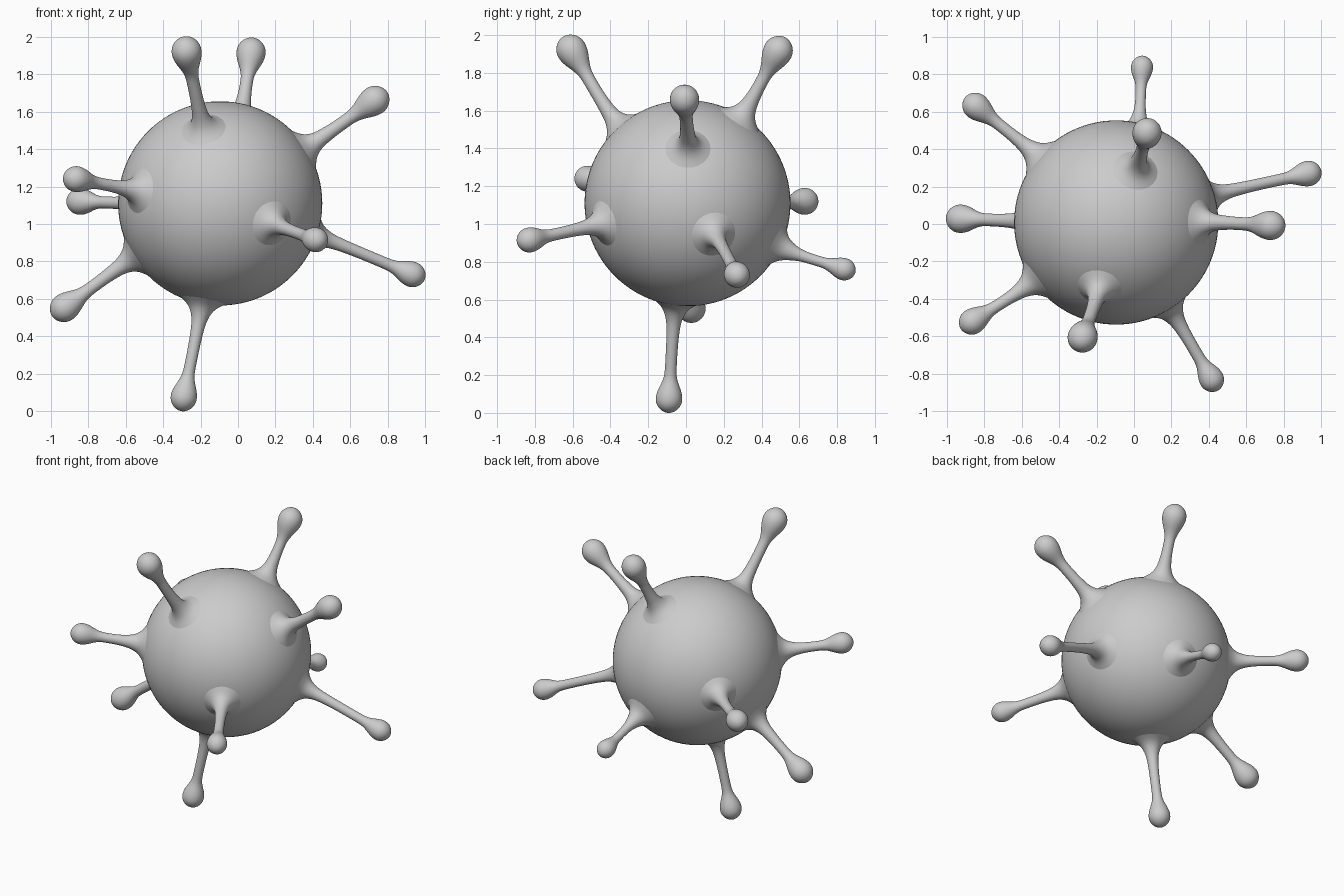
import bpy, bmesh, math
from mathutils import Vector

if "Cube" in bpy.data.objects:
    bpy.data.objects.remove(bpy.data.objects["Cube"])

CENTRE, RADIUS = Vector((-0.095, 0.008, 1.11)), 0.545
SIDES = 24

# Each spike: root on the body, centre of the bulb, bulb radius, stalk radius
SPIKES = [
    ((-0.19, -0.36, 1.53), (-0.275, -0.607, 1.922), 0.081, 0.034),
    ((0.01, 0.29, 1.56), (0.07, 0.488, 1.917), 0.079, 0.034),
    ((0.37, 0.01, 1.41), (0.73, -0.008, 1.66), 0.079, 0.035),
    ((-0.54, -0.31, 1.18), (-0.865, -0.522, 1.24), 0.070, 0.032),
    ((-0.51, 0.36, 1.11), (-0.845, 0.63, 1.12), 0.072, 0.032),
    ((0.41, 0.15, 0.94), (0.932, 0.27, 0.73), 0.069, 0.031),
    ((0.19, -0.45, 1.00), (0.415, -0.83, 0.915), 0.067, 0.032),
    ((-0.555, 0.015, 0.82), (-0.928, 0.028, 0.552), 0.077, 0.034),
    ((-0.19, -0.055, 0.58), (-0.29, -0.09, 0.072), 0.071, 0.031),
    ((0.015, 0.49, 0.88), (0.043, 0.838, 0.76), 0.060, 0.028),
]


def smooth(mesh):
    for p in mesh.polygons:
        p.use_smooth = True


def add_spike(name, root, tip, bulb, stalk):
    root, tip = Vector(root), Vector(tip)
    normal = (root - CENTRE).normalized()
    root = CENTRE + normal * RADIUS
    length = (tip - root).length
    p1 = root + normal * length * 0.33
    p2 = tip - (tip - root).normalized() * length * 0.33

    def path(s):
        # Curved centre line, extended straight past both ends
        t = min(max(s / length, 0), 1)
        u = 1 - t
        pos = root * u**3 + p1 * 3*u*u*t + p2 * 3*u*t*t + tip * t**3
        tan = ((p1 - root) * u*u + (p2 - p1) * 2*u*t + (tip - p2) * t*t).normalized()
        return pos + tan * (s - t * length), tan

    # Flared foot, slim stalk, teardrop bulb
    rings = [(-0.04, 0.16), (-0.012, 0.118), (0.01, 0.086),
             (0.037, 0.062), (0.075, 0.046), (0.12, stalk * 1.15)]
    neck = length - 1.9 * bulb
    rings += [(0.12 + (neck - 0.12) * f, stalk) for f in (0.4, 0.75, 1.0)]
    rings += [(length + a * bulb, b * bulb) for a, b in
              ((-1.4, 0.56), (-0.95, 0.76), (-0.5, 0.94), (0, 1.02),
               (0.4, 0.93), (0.72, 0.71), (0.94, 0.4), (1.02, 0.12))]

    bm = bmesh.new()
    axis = normal.orthogonal().normalized()
    prev, loops = normal, []
    for s, r in rings:
        pos, tan = path(s)
        axis = prev.rotation_difference(tan) @ axis
        prev, side = tan, tan.cross(axis)
        loops.append([bm.verts.new(pos + (axis * math.cos(a) + side * math.sin(a)) * r)
                      for a in (2 * math.pi * i / SIDES for i in range(SIDES))])
    for lo, hi in zip(loops, loops[1:]):
        for i in range(SIDES):
            j = (i + 1) % SIDES
            bm.faces.new((lo[i], lo[j], hi[j], hi[i]))
    bm.faces.new(loops[-1])
    mesh = bpy.data.meshes.new(name)
    bm.to_mesh(mesh)
    bm.free()
    smooth(mesh)
    ob = bpy.data.objects.new(name, mesh)
    bpy.context.collection.objects.link(ob)
    sub = ob.modifiers.new("Smooth", 'SUBSURF')
    sub.levels = sub.render_levels = 2


# Round body
bpy.ops.mesh.primitive_uv_sphere_add(segments=96, ring_count=48, radius=RADIUS, location=CENTRE)
body = bpy.context.object
body.name = "body"
smooth(body.data)

# Spikes all around the body
for i, spike in enumerate(SPIKES, 1):
    add_spike(f"spike_{i}", *spike)
